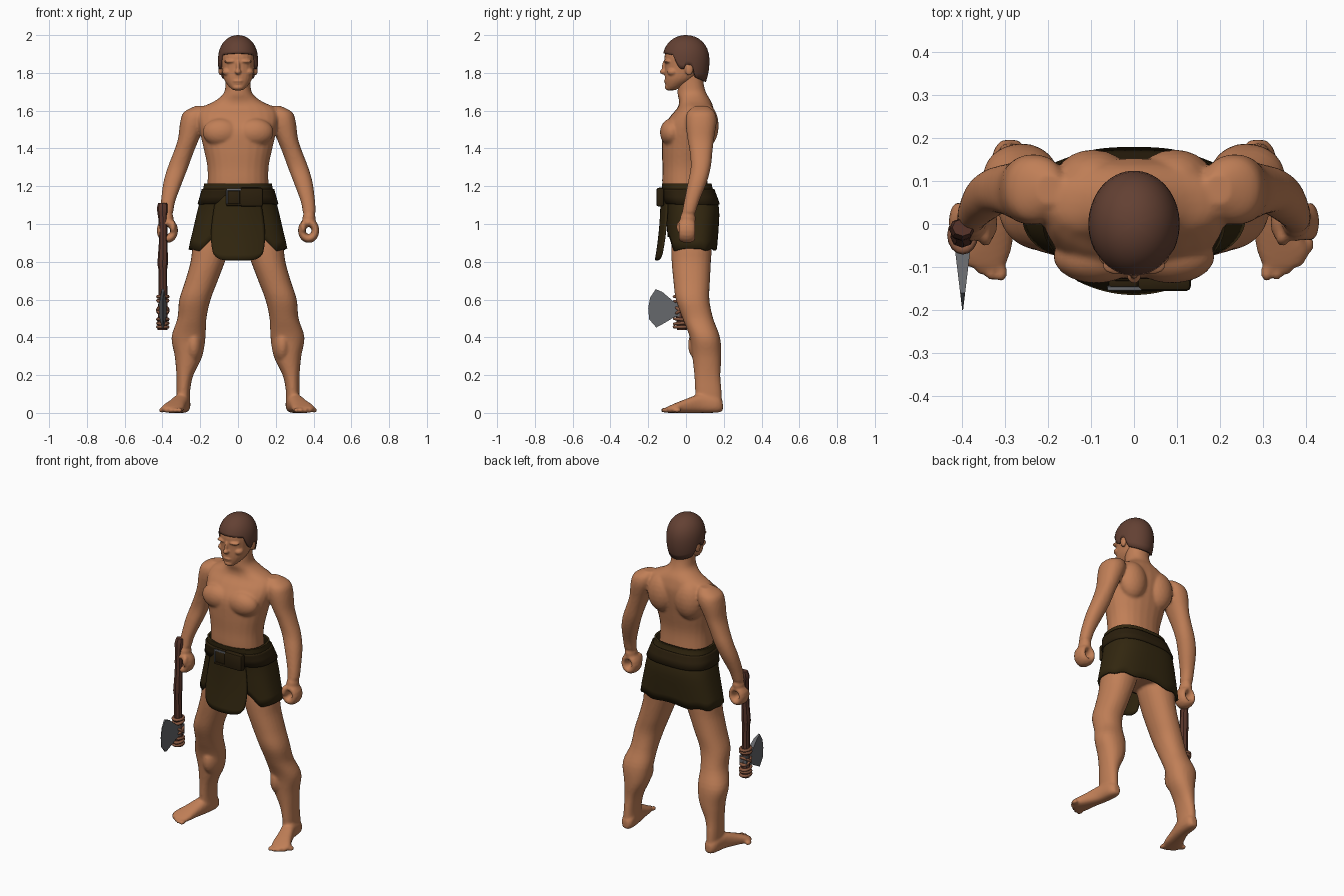
import bpy, bmesh, math
from mathutils import Vector, Matrix

if "Cube" in bpy.data.objects:
    bpy.data.objects.remove(bpy.data.objects["Cube"], do_unlink=True)


def material(name, *rgb):
    mat = bpy.data.materials.new(name)
    mat.use_nodes = True
    mat.diffuse_color = (*rgb, 1)
    mat.node_tree.nodes["Principled BSDF"].inputs["Base Color"].default_value = (*rgb, 1)
    return mat


SKIN = material("skin", .53, .212, .095)
HAIR = material("brown hair", .125, .052, .033)
HIDE = material("dark hide", .032, .02, .005)
BELT = material("belt leather", .024, .014, .004)
WOOD = material("handle wood", .1, .036, .024)
CORD = material("binding cord", .24, .095, .05)
STONE = material("grey stone", .13, .135, .145)


def make(name, bm, mat, angle=None):
    bmesh.ops.recalc_face_normals(bm, faces=bm.faces)
    mesh = bpy.data.meshes.new(name)
    bm.to_mesh(mesh)
    bm.free()
    mesh.materials.append(mat)
    obj = bpy.data.objects.new(name, mesh)
    bpy.context.collection.objects.link(obj)
    if angle:
        bpy.ops.object.select_all(action='DESELECT')
        obj.select_set(True)
        bpy.context.view_layer.objects.active = obj
        bpy.ops.object.shade_smooth_by_angle(angle=math.radians(angle))
    return obj


def fuse(obj, voxel, rounds):
    # Blend overlapping volumes into one smooth skin
    mod = obj.modifiers.new("fuse", 'REMESH')
    mod.mode, mod.voxel_size, mod.use_smooth_shade = 'VOXEL', voxel, True
    mod = obj.modifiers.new("soften", 'SMOOTH')
    mod.factor, mod.iterations = .5, rounds


def oval(t, n):
    c, s = math.cos(t), math.sin(t)
    return (math.copysign(abs(c) ** (2 / n), c), math.copysign(abs(s) ** (2 / n), s))


def spline(keys, u):
    i = min(int(u), len(keys) - 2)
    p = [Vector(keys[max(0, min(len(keys) - 1, i + d))]) for d in (-1, 0, 1, 2)]
    f = u - i
    return (p[1] * 2 + (p[2] - p[0]) * f + (p[0] * 2 - p[1] * 5 + p[2] * 4 - p[3]) * f * f
            + (p[1] * 3 - p[0] - p[2] * 3 + p[3]) * f ** 3) / 2


def loft(bm, keys, side=1, along='z', n=2.2, sides=24, steps=4):
    # Each key is x, y, z and the two half widths of an oval section
    rings = []
    for k in range((len(keys) - 1) * steps + 1):
        x, y, z, a, b = spline(keys, k / steps)
        ring = []
        for j in range(sides):
            c, s = oval(math.tau * j / sides, n)
            p = (x + a * c, y + b * s, z) if along == 'z' else (x + a * c, y, z + b * s)
            ring.append(bm.verts.new((p[0] * side, p[1], p[2])))
        rings.append(ring)
    for r, q in zip(rings, rings[1:]):
        for j in range(sides):
            m = (j + 1) % sides
            bm.faces.new((r[j], r[m], q[m], q[j]))
    bm.faces.new(rings[0])
    bm.faces.new(rings[-1])


def ball(bm, loc, size):
    bmesh.ops.create_icosphere(bm, subdivisions=3, radius=1,
                               matrix=Matrix.LocRotScale(Vector(loc), None, Vector(size)))


def shell(name, mat, point, low, high, thick, sides=64, rows=12):
    # Open skin whose lower edge height follows a rule
    bm = bmesh.new()
    grid = []
    for j in range(sides):
        t = math.tau * j / sides
        lo = low(t)
        grid.append([bm.verts.new(point(t, lo + (high - lo) * math.sin(k / rows * math.pi / 2)))
                     for k in range(rows + 1)])
    for j in range(sides):
        a, b = grid[j], grid[(j + 1) % sides]
        for k in range(rows):
            bm.faces.new((a[k], b[k], b[k + 1], a[k + 1]))
    bmesh.ops.remove_doubles(bm, verts=bm.verts, dist=.0001)
    obj = make(name, bm, mat, 60)
    mod = obj.modifiers.new("thickness", 'SOLIDIFY')
    mod.thickness, mod.offset = thick, -1
    return obj


def lerp_line(points, v):
    for (a, p), (b, q) in zip(points, points[1:]):
        if v <= b:
            return p + (q - p) * max(0, (v - a) / (b - a))
    return points[-1][1]


# Body: torso, arms, fists, legs and feet
body = bmesh.new()
loft(body, [(0, .035, .9, .15, .09), (0, .03, 1, .185, .11), (0, .01, 1.1, .17, .115),
            (0, -.005, 1.2, .162, .12), (0, -.007, 1.3, .162, .118), (0, 0, 1.4, .182, .128),
            (0, .012, 1.5, .205, .135), (0, .035, 1.57, .215, .118), (0, .05, 1.615, .195, .095),
            (0, .048, 1.65, .125, .085), (0, .032, 1.69, .077, .077), (0, .026, 1.74, .066, .068),
            (0, .026, 1.8, .064, .066)])
arm = [(.195, .08, 1.625, .03, .035), (.222, .08, 1.592, .065, .072), (.236, .08, 1.54, .07, .082),
       (.262, .078, 1.45, .056, .07), (.288, .08, 1.38, .053, .06), (.318, .078, 1.3, .054, .053),
       (.345, .06, 1.22, .05, .05), (.37, .03, 1.12, .038, .04), (.377, .015, 1.06, .034, .036),
       (.385, .008, 1.0, .04, .045)]
leg = [(.1, .03, 1, .08, .1), (.135, .03, .9, .1, .108), (.16, .028, .8, .091, .104),
       (.193, .03, .7, .086, .097), (.228, .035, .6, .083, .089), (.244, .063, .5, .077, .081),
       (.262, .1, .4, .09, .08), (.262, .11, .3, .073, .077), (.281, .113, .2, .045, .069),
       (.289, .118, .12, .036, .07), (.289, .122, .05, .036, .07)]
foot = [(.288, .195, .035, .02, .024), (.29, .165, .045, .038, .044), (.3, .08, .05, .042, .05),
        (.325, 0, .037, .05, .037), (.345, -.06, .025, .06, .025), (.345, -.1, .016, .045, .016)]
for side in (-1, 1):
    loft(body, arm[:-1], side)
    loft(body, leg, side)
    loft(body, foot, side, 'y', 2.5)
    # Chest and shoulder blade masses
    ball(body, (.088 * side, -.075, 1.485), (.1, .063, .075))
    ball(body, (.095 * side, .1, 1.52), (.09, .073, .12))
    ball(body, (.235 * side, .095, .36), (.05, .085, .1))
    for i in range(5):
        ball(body, ((.308 + .024 * i) * side, -.112 + .004 * i * i, .014), (.014, .024, .014))
    # Curled hand: a thick closed loop around a small opening
    loop = []
    for i in range(16):
        t = math.tau * i / 16
        ball(body, ((.374 + .036 * math.cos(t)) * side, .005, .965 + .043 * math.sin(t)), (.021, .046, .023))
    ball(body, (.376 * side, .01, 1.03), (.035, .042, .04))
    ball(body, (.345 * side, -.03, .985), (.016, .022, .035))
fuse(make("body", body, SKIN), .008, 4)

# Head with face masses
head = bmesh.new()
loft(head, [(0, -.078, 1.708, .025, .02), (0, -.06, 1.73, .05, .047), (0, -.03, 1.77, .076, .082),
            (0, -.006, 1.83, .088, .106), (0, 0, 1.9, .092, .112), (0, .004, 1.955, .07, .083),
            (0, .004, 1.985, .03, .04)])
ball(head, (0, -.117, 1.806), (.017, .022, .015))
ball(head, (0, -.112, 1.83), (.011, .016, .038))
ball(head, (0, -.103, 1.757), (.03, .015, .007))
ball(head, (0, -.1, 1.744), (.025, .013, .007))
ball(head, (0, -.088, 1.724), (.032, .025, .018))
for side in (-1, 1):
    ball(head, (.038 * side, -.096, 1.861), (.036, .022, .01))
    ball(head, (.055 * side, -.07, 1.805), (.028, .03, .022))
    ball(head, (.093 * side, .016, 1.82), (.012, .022, .034))
fuse(make("head", head, SKIN), .005, 3)


# Cropped hair with a line dipping at the temples and behind the ears
def hair_point(t, z):
    s = (z - 1.86) / .14
    f = max(0, 1 - s ** 2.4) ** .5 if s > 0 else 1 - .25 * s * s
    return (.106 * f * math.cos(t), .124 * f * math.sin(t), z)


hairline = [(-.13, 1.905), (-.07, 1.895), (-.04, 1.83), (-.015, 1.815), (0, 1.845),
            (.034, 1.84), (.055, 1.775), (.13, 1.75)]
shell("hair", HAIR, hair_point, lambda t: lerp_line(hairline, .124 * math.sin(t)), 2.0, .014)

# Hide skirt, notched beside the front flap
skirt_form = [(0, .035, .85, .264, .128), (0, .036, .95, .238, .136), (0, .033, 1.06, .21, .141),
              (0, .004, 1.21, .18, .132)]


def skirt_point(t, z, grow=0):
    x, y, _, a, b = spline(skirt_form, max(0, min(3, (z - .85) / .12)))
    c, s = oval(t, 2.7)
    return (x + (a + grow) * c, y + (b + grow) * s, z)


def hem(t):
    x = abs(skirt_point(t, .86)[0])
    if math.sin(t) > 0:
        return .865 + .006 * math.sin(9 * t)
    return lerp_line([(.14, .93), (.205, .855), (.26, .872)], x)


shell("skirt", HIDE, skirt_point, hem, 1.215, .012)
shell("belt", BELT, lambda t, z: skirt_point(t, z, .008), lambda t: 1.105, 1.185, .012, rows=3)

# Hanging front flap
flap = bmesh.new()
bmesh.ops.create_grid(flap, x_segments=20, y_segments=12, size=1)
for v in flap.verts:
    u, d = v.co.x, (1 - v.co.y) / 2
    width = .115 + .05 * d - .035 * d ** 4
    v.co = (u * width, -.13 - .03 * d * d + .032 * u * u, 1.15 - (.342 - .035 * u ** 6) * d)
obj = make("front_flap", flap, HIDE, 60)
mod = obj.modifiers.new("thickness", 'SOLIDIFY')
mod.thickness, mod.offset = .01, 0


def block(name, mat, loc, size, bevel):
    bm = bmesh.new()
    bmesh.ops.create_cube(bm, size=1, matrix=Matrix.LocRotScale(Vector(loc), None, Vector(size)))
    bmesh.ops.bevel(bm, geom=bm.edges[:], offset=bevel, segments=2, affect='EDGES', profile=.5)
    return make(name, bm, mat, 40)


# Belt pouch and buckle frame
block("belt_pouch", BELT, (.07, -.136, 1.142), (.125, .04, .1), .012)
block("belt_tongue", BELT, (-.025, -.134, 1.142), (.07, .03, .075), .008)
for dz in (-.04, .04):
    block("buckle_bar", STONE if dz > 0 else BELT, (-.022, -.15, 1.142 + dz), (.08, .01, .012), .003)
block("buckle_side", STONE, (-.058, -.148, 1.142), (.009, .01, .08), .003)

# Axe handle, gnarled and slightly bowed
handle = bmesh.new()
loft(handle, [(-.398, -.008, 1.112, .024, .02), (-.4, -.012, 1.08, .03, .026), (-.398, -.018, 1.03, .024, .023),
              (-.396, -.026, .9, .023, .023), (-.399, -.03, .79, .028, .025), (-.398, -.03, .76, .023, .022),
              (-.397, -.028, .62, .023, .024), (-.399, -.024, .5, .026, .028), (-.399, -.022, .44, .026, .026)],
     n=2, sides=8, steps=2)
make("axe_handle", handle, WOOD, 35)

# Wedge shaped stone blade
outline = [(0, .575), (-.06, .585), (-.125, .64), (-.16, .655), (-.19, .61), (-.2, .555),
           (-.195, .495), (-.157, .452), (-.115, .475), (-.06, .508), (0, .515)]
blade = bmesh.new()
faces = [[blade.verts.new((-.398 + side * (.001 + .12 * (y + .2)), y, z)) for y, z in outline]
         for side in (-1, 1)]
for f in faces:
    blade.faces.new(f)
for i in range(len(outline)):
    m = (i + 1) % len(outline)
    blade.faces.new((faces[0][i], faces[0][m], faces[1][m], faces[1][i]))
make("axe_blade", blade, STONE, 20)

# Cord bindings around the axe head
for z, tilt in ((.615, 0), (.595, .15), (.545, .6), (.54, -.6), (.495, -.1), (.475, .1), (.455, 0)):
    bpy.ops.mesh.primitive_torus_add(location=(-.398, -.026, z), rotation=(tilt, 0, 0), major_radius=.027,
                                     minor_radius=.009, major_segments=16, minor_segments=6)
    ring = bpy.context.object
    ring.name = "axe_binding"
    ring.scale.y = 1.25
    ring.data.materials.append(CORD)
    bpy.ops.object.shade_smooth()
